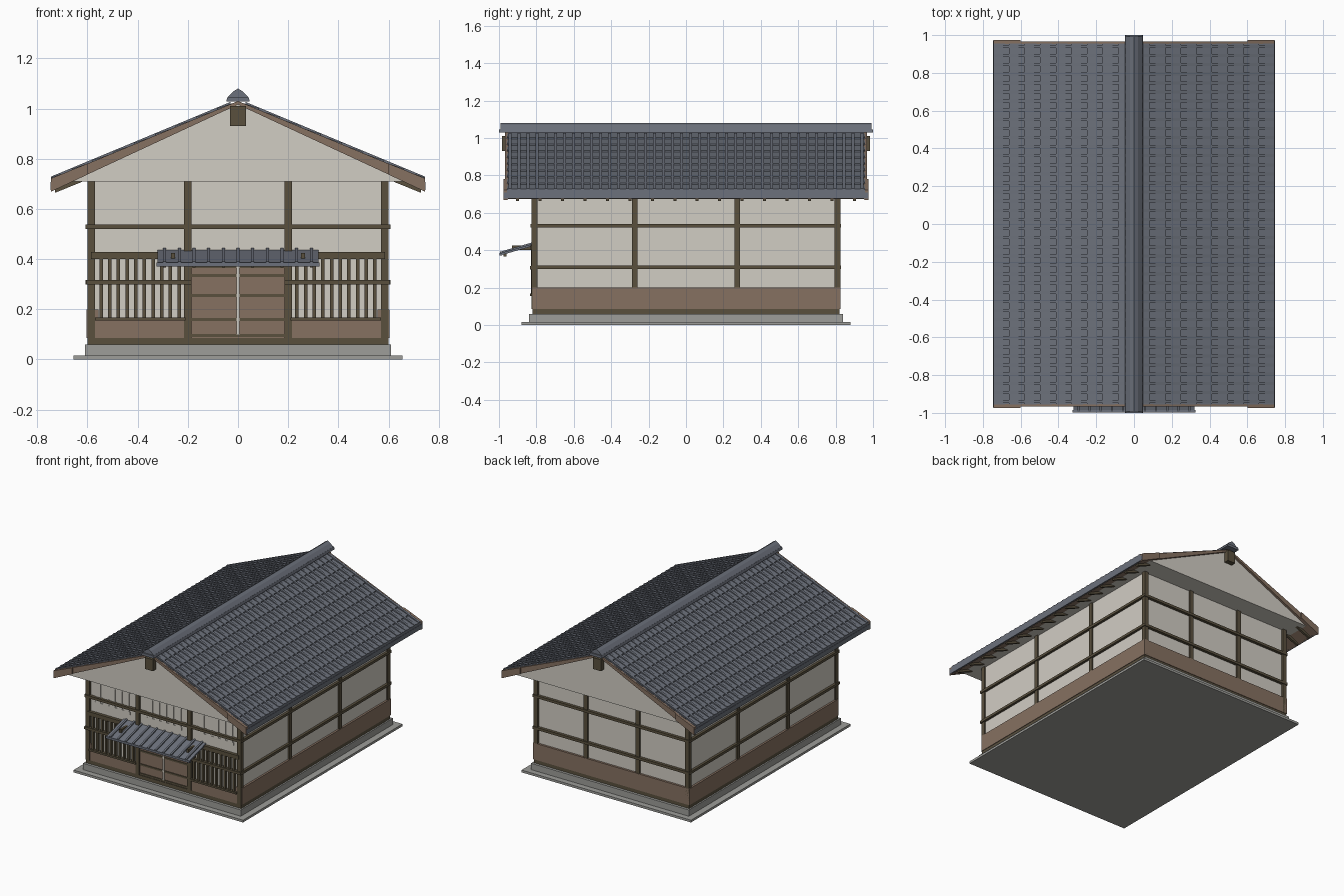
import bpy, bmesh

cube = bpy.data.objects.get("Cube")
if cube:
    bpy.data.objects.remove(cube, do_unlink=True)


def material(name, r, g, b):
    m = bpy.data.materials.new(name)
    m.use_nodes = True
    m.diffuse_color = (r, g, b, 1)
    m.node_tree.nodes["Principled BSDF"].inputs["Base Color"].default_value = (r, g, b, 1)
    return m


PLASTER = material("plaster", 0.64, 0.61, 0.55)
TIMBER = material("dark_timber", 0.10, 0.08, 0.048)
BOARD = material("brown_board", 0.24, 0.165, 0.12)
STONE = material("stone", 0.34, 0.34, 0.32)
SLATE = material("slate", 0.15, 0.165, 0.20)


def add_prism(bm, pts, y0, y1):
    """Extrude an (x, z) outline along y."""
    rings = [[bm.verts.new((x, y, z)) for x, z in pts] for y in (y0, y1)]
    bm.faces.new(rings[0])
    bm.faces.new(rings[1])
    for i in range(len(pts)):
        j = (i + 1) % len(pts)
        bm.faces.new((rings[0][i], rings[0][j], rings[1][j], rings[1][i]))


def prisms(name, parts, mat):
    """One object from a list of (outline, y0, y1)."""
    bm = bmesh.new()
    for pts, y0, y1 in parts:
        add_prism(bm, pts, y0, y1)
    bmesh.ops.recalc_face_normals(bm, faces=bm.faces)
    mesh = bpy.data.meshes.new(name)
    bm.to_mesh(mesh)
    bm.free()
    mesh.materials.append(mat)
    ob = bpy.data.objects.new(name, mesh)
    bpy.context.collection.objects.link(ob)
    return ob


def boxes(name, items, mat):
    """One object from (x0, x1, y0, y1, z0, z1) boxes."""
    return prisms(name, [([(a, e), (b, e), (b, f), (a, f)], c, d)
                         for a, b, c, d, e, f in items], mat)


def flip(pts, s):
    return [(s * x, z) for x, z in pts]


SIDES = (-1, 1)

# Stone base and walls
boxes("base_slab", [(-.655, .655, -.88, .88, 0, .016)], STONE)
boxes("base_plinth", [(-.61, .61, -.84, .84, .016, .06)], STONE)
boxes("walls", [(-.59, .59, -.81, .81, .06, .73)], PLASTER)
boxes("sill", [(-.6, .6, -.822, .822, .06, .085)], TIMBER)

# Wainscot: tall on sides and back, low on the front bays
boxes("wainscot", [(.58 * s - .024, .58 * s + .024, -.82, .825, .085, .2) for s in SIDES]
      + [(-.6, .6, .80, .825, .085, .2)], BOARD)
boxes("front_wainscot", [(.39 * s - .18, .39 * s + .18, -.822, -.80, .085, .155) for s in SIDES], BOARD)

# Posts
boxes("corner_posts", [(.585 * s - .015, .585 * s + .015, .81 * t - .015, .81 * t + .015, .085, .715)
                       for s in SIDES for t in SIDES], TIMBER)
boxes("side_posts", [(.59 * s - .01, .59 * s + .01, .275 * t - .015, .275 * t + .015, .2, .74)
                     for s in SIDES for t in SIDES], TIMBER)
boxes("back_posts", [(.2 * s - .015, .2 * s + .015, .80, .822, .2, .715) for s in SIDES], TIMBER)
boxes("front_posts", [(.2 * s - .015, .2 * s + .015, -.827, -.80, .085, .715) for s in SIDES], TIMBER)

# Horizontal rails
rails = []
for z in (.53, .308):
    rails += [(.595 * s - .012, .595 * s + .012, -.828, .828, z - .009, z + .009) for s in SIDES]
    rails.append((-.605, .605, .80, .83, z - .009, z + .009))
rails.append((-.605, .605, -.832, -.80, .521, .539))
rails.append((-.585, .585, -.832, -.80, .40, .428))
for s in SIDES:
    rails.append((.395 * s - .21, .395 * s + .21, -.834, -.80, .298, .316))
    rails.append((.39 * s - .18, .39 * s + .18, -.834, -.80, .155, .168))
boxes("wall_rails", rails, TIMBER)

# Window lattice in the two front side bays
boxes("lattice", [(x - .007, x + .007, -.828, -.80, .165, .405)
                  for s in SIDES for x in [s * (.235 + .0345 * i) for i in range(10)]], TIMBER)

# Sliding doors
boxes("doors", [(-.19, .19, -.818, -.80, .085, .405)], BOARD)
boxes("door_rails", [(-.185, .185, -.823, -.80, z - .006, z + .006)
                     for z in (.095, .16, .255, .335, .37)], TIMBER)
boxes("door_gap", [(-.006, .006, -.826, -.80, .1, .39)], PLASTER)

# Raised plaster relief above the rail, one panel per bay
relief = []
for cx in (-.4, 0, .4):
    for z in (.489, .64):
        relief.append((cx - .135, cx + .135, -.815, -.80, z - .011, z + .011))
    relief += [(cx + .055 * i - .019, cx + .055 * i + .019, -.815, -.80, .49, .64)
               for i in range(-2, 3)]
boxes("plaster_relief", relief, PLASTER)

# Overhanging gable block
prisms("gables", [([(-.66, .71), (.66, .71), (0, 1.02)], -.95, .95)], PLASTER)
boxes("ridge_beam_ends", [(-.031, .031, .965 * t - .02, .965 * t + .02, .93, 1.01) for t in SIDES], TIMBER)

# Roof: stepped tile courses, ribs, barge boards, eaves
courses = 9
EAVE = .745


def slope(x):
    return 1.03 - .416 * x


tile = [(0, 1.02)]
for i in range(courses):
    a, b = EAVE * i / courses, EAVE * (i + 1) / courses
    tile += [(a, slope(a) - .002), (b, slope(b) + .006)]
tile.append((EAVE, .69))
rib = [(.03, slope(.03) - .01), (.03, slope(.03) + .009),
       (EAVE, slope(EAVE) + .009), (EAVE, slope(EAVE) - .01)]
under = [(0, 1.017), (0, 1.024), (.738, .695), (.738, .674)]
barge = [(0, 1.016), (0, 1.03), (EAVE, .72), (EAVE, .67)]
barge_tip = [(.6, .737), (.6, .781), (EAVE, .722), (EAVE, .669)]
for s, side in ((-1, "right"), (1, "left")):
    prisms(side + "_roof_tiles", [(flip(tile, s), -.956, .956)], SLATE)
    ribs = [-.94 + 1.88 * i / 39 for i in range(40)]
    prisms(side + "_roof_ribs", [(flip(rib, s), y - .008, y + .008) for y in ribs], SLATE)
    prisms(side + "_roof_underside", [(flip(under, s), -.953, .953)], BOARD)
    prisms(side + "_barge_boards", [(flip(barge, s), t * .953, t * .967) for t in SIDES]
           + [(flip(barge_tip, s), t * .955, t * .975) for t in SIDES], BOARD)
    x0, x1 = sorted((s * .733, s * .747))
    boxes(side + "_eave_edge", [(x0, x1, -.972, .972, .676, .708)], SLATE)
    rafter = [(.58, .725), (.58, .752), (.73, .685), (.73, .664)]
    prisms(side + "_rafters", [(flip(rafter, s), y - .008, y + .008)
                               for y in [-.9 + .12 * i for i in range(16)]], TIMBER)

# Ridge cap
prisms("ridge_base", [([(-.047, 1.028), (.047, 1.028), (.042, 1.046), (-.042, 1.046)], -1, 1)], SLATE)
prisms("ridge_cap", [([(-.042, 1.045), (.042, 1.045), (.02, 1.068), (0, 1.08), (-.02, 1.068)],
                      -.992, .992)], SLATE)


# Entrance canopy: sheet and ribs sloping forward, edge board, struts
def sloped(name, spans, lift, thick, mat):
    ob = boxes(name, [(a, b, -.995, -.81, -thick, lift) for a, b in spans], mat)
    for v in ob.data.vertices:
        v.co.z += .437 + (v.co.y + .81) * .29
    return ob


sloped("canopy_sheet", [(-.32, .32)], 0, .012, SLATE)
sloped("canopy_ribs", [(x - .006, x + .006) for x in [.0585 * i - .2925 for i in range(11)]],
       .008, .001, SLATE)
boxes("canopy_edge", [(-.325, .325, -.998, -.985, .371, .386)], SLATE)
boxes("canopy_struts", [(.26 * s - .008, .26 * s + .008, -.93, -.80, .402, .424) for s in SIDES], TIMBER)
boxes("canopy_rafters", [(x - .006, x + .006, -.975, -.96, .366, .385)
                         for x in [.117 * i - .2925 for i in range(6)]], TIMBER)
